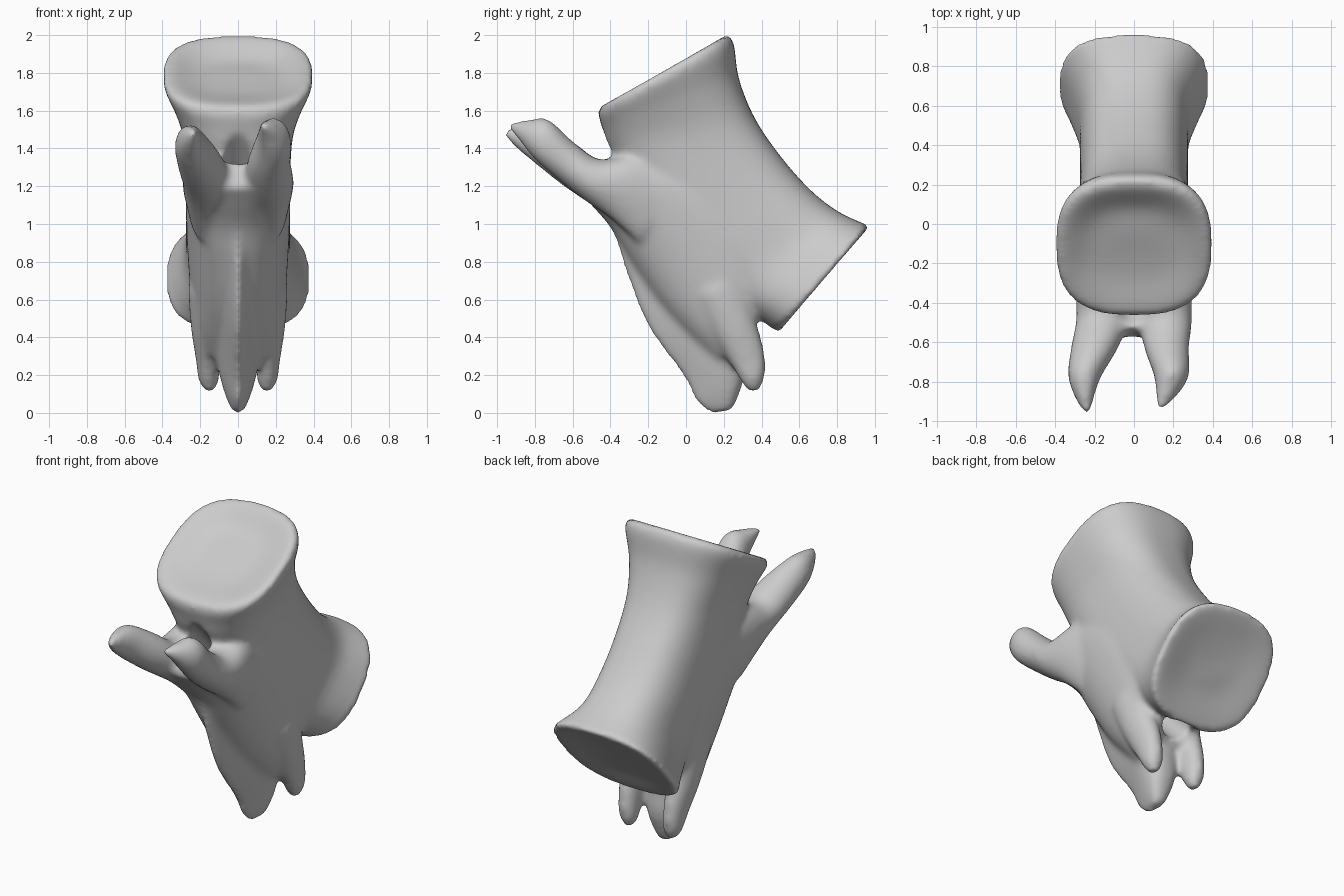
import bpy, bmesh, math
from mathutils import Vector

if "Cube" in bpy.data.objects:
    bpy.data.objects.remove(bpy.data.objects["Cube"])

N = 48


def catmull(p, i, t):
    a, b, c, d = (p[min(max(i + k, 0), len(p) - 1)] for k in (-1, 0, 1, 2))
    return 0.5 * (2*b + (c - a)*t + (2*a - 5*b + 4*c - d)*t*t + (3*b - a - 3*c + d)*t**3)


# Loft of superellipse rings; each ring = (front y, z, back y, z, half width, centre x)
# taper narrows the front side of every ring
def loft(bm, rings, power=2.0, taper=0.0, steps=5, flip=1):
    pts = [Vector((*r, 0)[:6]) if len(r) == 5 else Vector(r) for r in rings]
    params = [catmull(pts, i, s / steps) for i in range(len(pts) - 1) for s in range(steps)]
    params.append(pts[-1])
    loops = []
    for ay, az, by, bz, w, cx in params:
        loop = []
        for k in range(N):
            t = 2 * math.pi * k / N
            c, s = math.cos(t), math.sin(t)
            u = math.copysign(abs(c) ** (2 / power), c)
            v = math.copysign(abs(s) ** (2 / power), s)
            m = 0.5 + 0.5 * v
            u *= 1 - taper * (1 - m)
            loop.append(bm.verts.new((flip * (cx + w * u), ay + (by - ay) * m, az + (bz - az) * m)))
        loops.append(loop)
    faces = [bm.faces.new((l[k], l[(k + 1) % N], m[(k + 1) % N], m[k]))
             for l, m in zip(loops, loops[1:]) for k in range(N)]
    faces += [bm.faces.new(loops[0]), bm.faces.new(loops[-1])]
    bmesh.ops.recalc_face_normals(bm, faces=faces)


bm = bmesh.new()

# Centrum: flared ends, slightly dished end faces, boxy waist
loft(bm, [(-.17, 1.735, -.03, 1.81, .08), (-.28, 1.685, .08, 1.87, .22),
          (-.43, 1.635, .19, 1.99, .36), (-.465, 1.59, .25, 1.965, .398),
          (-.44, 1.50, .28, 1.77, .34), (-.40, 1.38, .37, 1.55, .29),
          (-.25, 1.10, .52, 1.335, .275), (0, .80, .67, 1.17, .275),
          (.22, .60, .80, 1.07, .285), (.40, .48, .91, 1.015, .35),
          (.475, .43, .965, .99, .385), (.515, .455, .93, .94, .34),
          (.60, .59, .83, .85, .18), (.66, .66, .74, .76, .06)], power=2.7)

# Neural arch, widest where it meets the centrum
loft(bm, [(-.58, 1.19, -.53, 1.32, .23), (-.5, 1.1, -.36, 1.36, .27),
          (-.39, .97, .05, 1.36, .305), (-.29, .80, .3, 1.22, .31),
          (-.13, .56, .46, .92, .295), (.03, .38, .42, .62, .265),
          (.15, .26, .36, .42, .21)], power=2.3, taper=.25)

# Spine: wedge with a thin median ridge
loft(bm, [(-.47, 1.08, 0, 1.15, .16), (-.385, .95, .1, 1.0, .19),
          (-.325, .76, .2, .85, .2), (-.205, .46, .3, .65, .19),
          (-.02, .2, .3, .40, .17), (.06, .05, .31, .20, .12), (.14, -.01, .25, .02, .05)],
     power=2.2, taper=.75)

# Rear articular processes
for side in (1, -1):
    loft(bm, [(.05, .62, .3, .72, .08, .185), (.14, .42, .37, .49, .085, .165),
              (.24, .25, .415, .33, .065, .16), (.30, .15, .42, .2, .055, .155),
              (.34, .105, .39, .12, .025, .15)], flip=side)

# Front articular processes, slightly different left and right
base = [(-.25, .9, 0, 1.3, .08, .18), (-.40, 1.03, -.25, 1.37, .11, .18),
        (-.53, 1.12, -.45, 1.34, .13, .165)]
loft(bm, base + [(-.66, 1.21, -.59, 1.43, .12, .2), (-.80, 1.32, -.74, 1.52, .085, .25),
                 (-.91, 1.41, -.87, 1.52, .045, .25), (-.965, 1.47, -.95, 1.505, .018, .235)], flip=-1)
loft(bm, base + [(-.66, 1.22, -.59, 1.43, .115, .165), (-.80, 1.34, -.73, 1.555, .09, .19),
                 (-.89, 1.45, -.84, 1.55, .055, .165), (-.945, 1.51, -.93, 1.54, .018, .135)])

me = bpy.data.meshes.new("vertebra")
bm.to_mesh(me)
bm.free()
bone = bpy.data.objects.new("vertebra", me)
bpy.context.collection.objects.link(bone)

# Neural canal cutter
a, b = Vector((0, -.5, 1.43)), Vector((0, .44, .41))
bpy.ops.mesh.primitive_cylinder_add(vertices=32, radius=.085, depth=(b - a).length, location=(a + b) / 2)
canal = bpy.context.object
canal.name = "canal_cutter"
canal.rotation_euler = (b - a).to_track_quat('Z', 'Y').to_euler()
canal.hide_render = True

# Fuse parts, cut the canal, soften the joins
bpy.ops.object.select_all(action='DESELECT')
bone.select_set(True)
bpy.context.view_layer.objects.active = bone


def add_remesh(name):
    m = bone.modifiers.new(name, 'REMESH')
    m.mode = 'VOXEL'
    m.voxel_size = .015


add_remesh("fuse")
cut = bone.modifiers.new("canal", 'BOOLEAN')
cut.operation = 'DIFFERENCE'
cut.object = canal
add_remesh("refuse")
sm = bone.modifiers.new("soften", 'SMOOTH')
sm.factor = .5
sm.iterations = 18
for m in list(bone.modifiers):
    bpy.ops.object.modifier_apply(modifier=m.name)
bpy.data.objects.remove(canal)
bpy.ops.object.shade_smooth()
